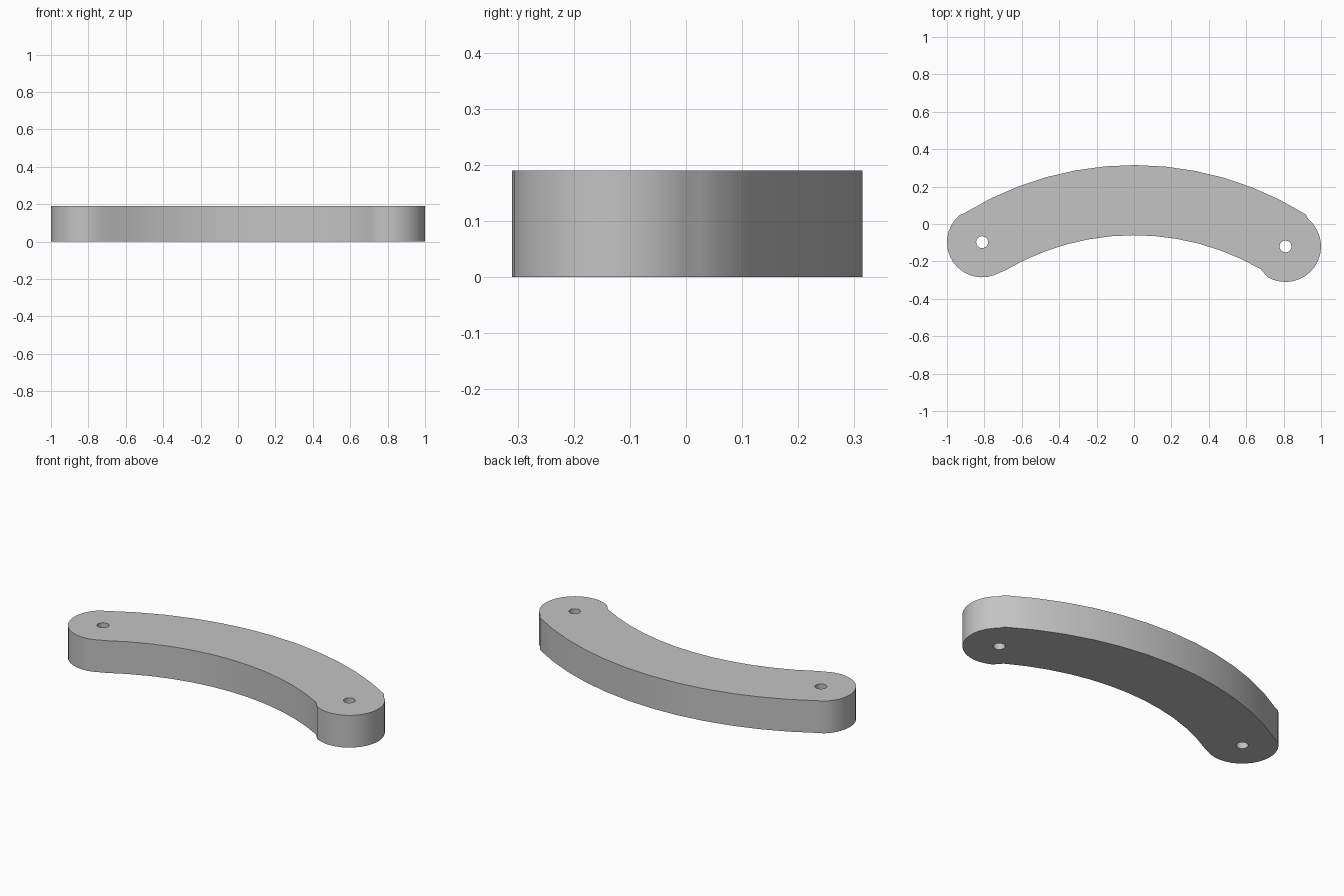
import bpy, bmesh
from math import radians, cos, sin

cube = bpy.data.objects.get("Cube")
if cube:
    bpy.data.objects.remove(cube)

HEIGHT = 0.19
BEND = (0, -1.415)           # shared centre of both long curves
LEFT_END, RIGHT_END = (0.81, -0.12), (-0.812, -0.097)


def arc(centre, radius, start, end, steps):
    """Points along an arc, angles in degrees, both ends included."""
    angles = [radians(start + (end - start) * i / steps) for i in range(steps + 1)]
    return [(centre[0] + radius * cos(a), centre[1] + radius * sin(a)) for a in angles]


# Outline: outer curve, rounded end, inner curve, rounded end
outline = (arc(BEND, 1.73, 121.5, 58, 12)
           + arc(LEFT_END, 0.19, 50, -120, 16)
           + arc(BEND, 1.355, 60, 120.5, 12)
           + arc(RIGHT_END, 0.188, 300, 130, 16))
holes = [arc(c, 0.032, 0, 360, 16)[:-1] for c in (LEFT_END, RIGHT_END)]

# Flat face with two bolt holes, raised into a solid
bm = bmesh.new()
for loop in [outline] + holes:
    verts = [bm.verts.new((x, y, 0)) for x, y in loop]
    for a, b in zip(verts, verts[1:] + verts[:1]):
        bm.edges.new((a, b))
bmesh.ops.triangle_fill(bm, use_beauty=True, use_dissolve=False, edges=bm.edges[:])
raised = bmesh.ops.extrude_face_region(bm, geom=bm.faces[:], use_keep_orig=True)["geom"]
bmesh.ops.translate(bm, vec=(0, 0, HEIGHT),
                    verts=[v for v in raised if isinstance(v, bmesh.types.BMVert)])
bmesh.ops.recalc_face_normals(bm, faces=bm.faces[:])
mesh = bpy.data.meshes.new("curved_link")
bm.to_mesh(mesh)
bm.free()

link = bpy.data.objects.new("curved_link", mesh)
bpy.context.collection.objects.link(link)

# Plain grey finish
grey = bpy.data.materials.new("plain grey")
grey.use_nodes = True
colour = (0.55, 0.55, 0.55, 1)
grey.diffuse_color = colour
grey.node_tree.nodes["Principled BSDF"].inputs["Base Color"].default_value = colour
mesh.materials.append(grey)

# Smooth curved walls, sharp rims
bpy.ops.object.select_all(action="DESELECT")
link.select_set(True)
bpy.context.view_layer.objects.active = link
bpy.ops.object.shade_smooth_by_angle(angle=radians(35))
